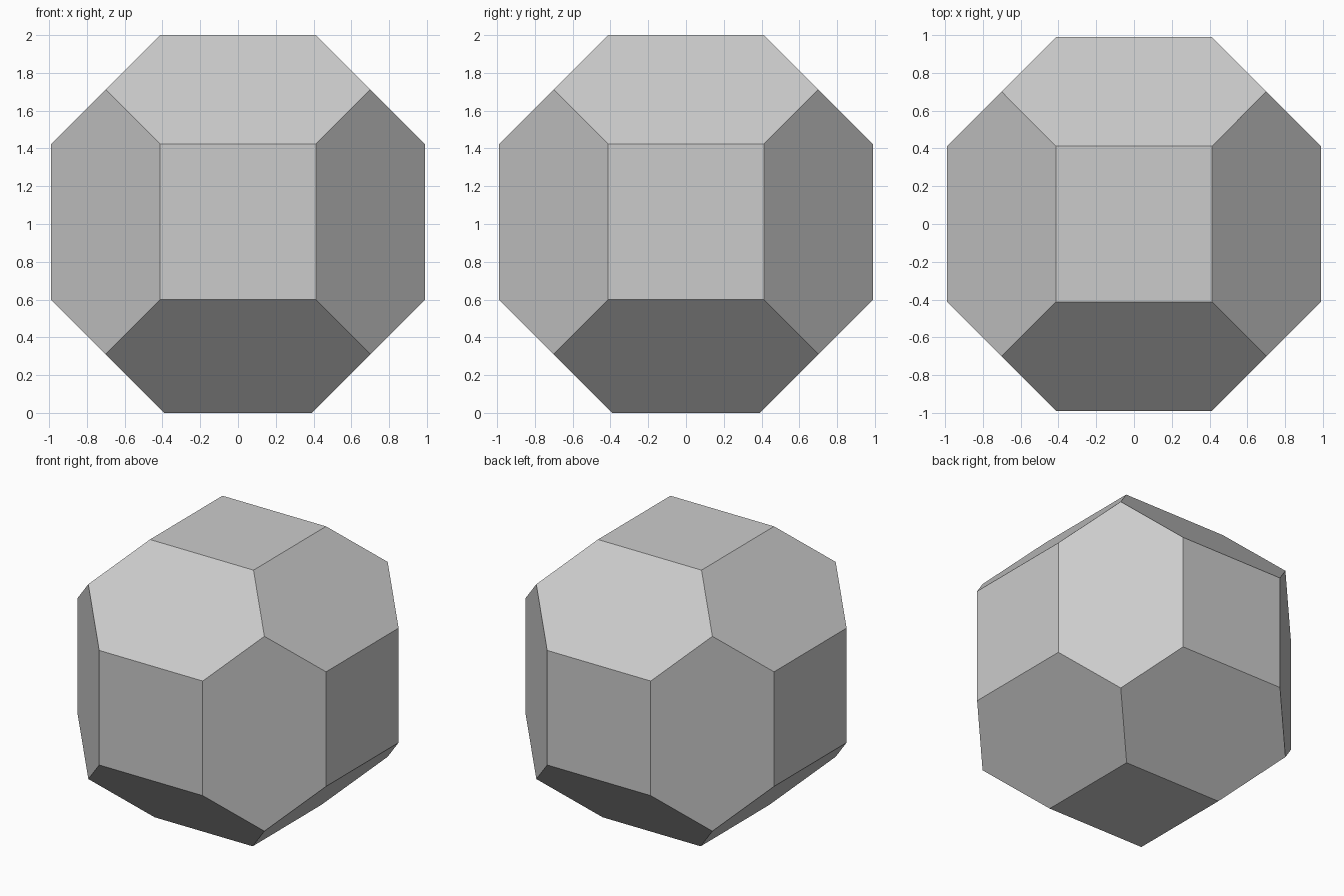
import bpy, bmesh
from itertools import combinations, product
from mathutils import Vector

if "Cube" in bpy.data.objects:
    bpy.data.objects.remove(bpy.data.objects["Cube"])

HALF = 0.989      # half width of the block
CENTRE = 1.011    # height of the centre; the base sits slightly lower than the other faces
CUT = 1.401       # chamfer planes satisfy |a| + |b| = CUT

# Starting block, measured from the chamfer centre
bm = bmesh.new()
bmesh.ops.create_cube(bm, size=2 * HALF)
for v in bm.verts:
    if v.co.z < 0:
        v.co.z = -CENTRE

# Chamfer all twelve edges with 45 degree planes, closing each cut with a flat face
for a, b in combinations(range(3), 2):
    for sa, sb in product((-1, 1), repeat=2):
        n = Vector((0, 0, 0))
        n[a], n[b] = sa, sb
        cut = bmesh.ops.bisect_plane(
            bm, geom=bm.verts[:] + bm.edges[:] + bm.faces[:], dist=1e-5,
            plane_co=n * CUT / 2, plane_no=n.normalized(), clear_outer=True)
        rim = [e for e in cut["geom_cut"] if isinstance(e, bmesh.types.BMEdge)]
        bmesh.ops.contextual_create(bm, geom=rim)

bmesh.ops.recalc_face_normals(bm, faces=bm.faces[:])
bmesh.ops.translate(bm, verts=bm.verts[:], vec=(0, 0, CENTRE))

mesh = bpy.data.meshes.new("chamfered_cube")
bm.to_mesh(mesh)
bm.free()
bpy.context.collection.objects.link(bpy.data.objects.new("chamfered_cube", mesh))
